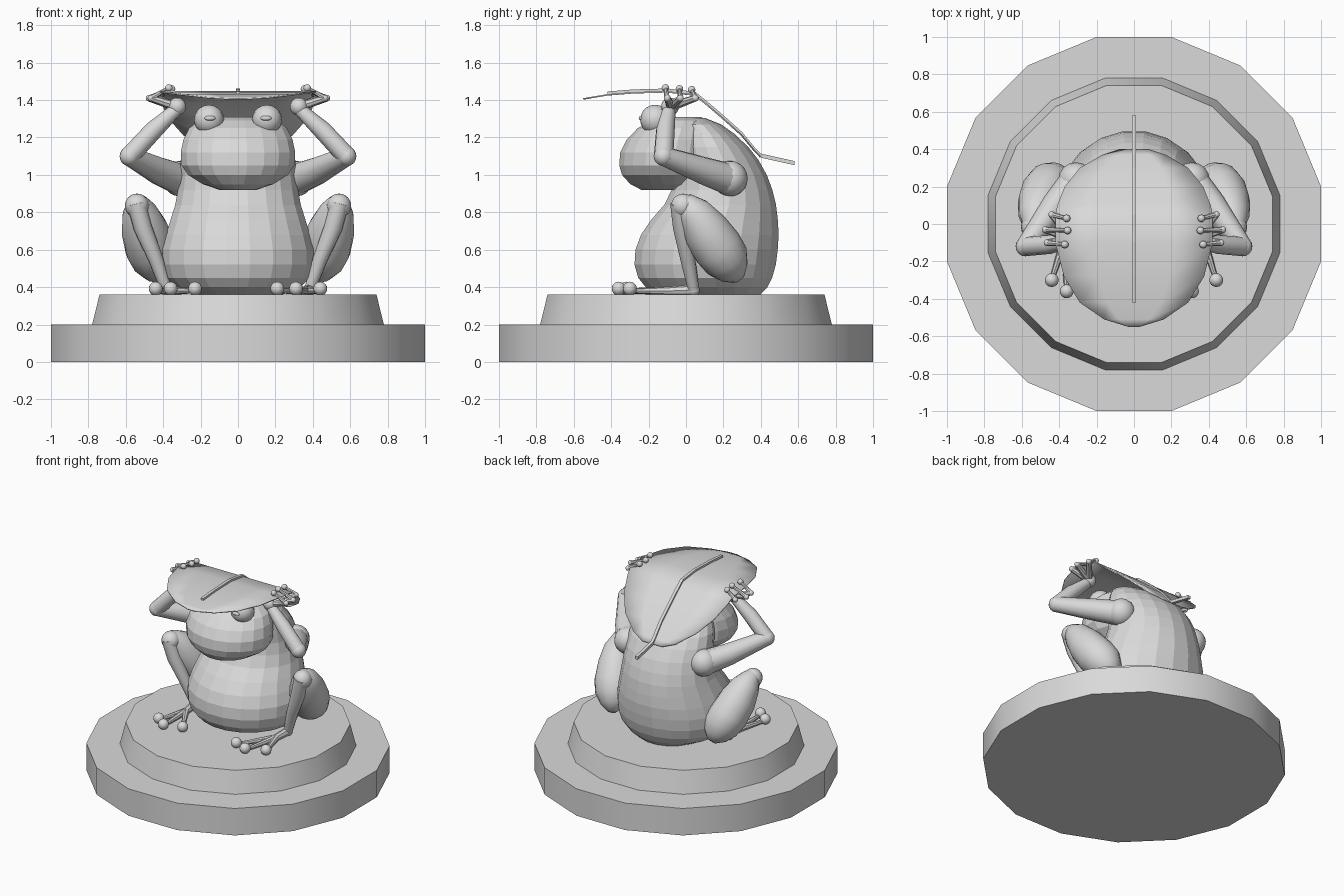
import bpy, bmesh, math
from mathutils import Vector, Matrix

cube = bpy.data.objects.get("Cube")
if cube:
    bpy.data.objects.remove(cube)

stone = bpy.data.materials.new("plain_grey")
stone.use_nodes = True
stone.diffuse_color = (0.7, 0.7, 0.7, 1)
stone.node_tree.nodes["Principled BSDF"].inputs["Base Color"].default_value = (0.7, 0.7, 0.7, 1)


def finish(name, bm, smooth=True, angle=40):
    """Turn a bmesh into a named, coloured object."""
    bmesh.ops.recalc_face_normals(bm, faces=bm.faces)
    mesh = bpy.data.meshes.new(name)
    bm.to_mesh(mesh)
    bm.free()
    mesh.materials.append(stone)
    obj = bpy.data.objects.new(name, mesh)
    bpy.context.collection.objects.link(obj)
    if smooth:
        bpy.ops.object.select_all(action='DESELECT')
        obj.select_set(True)
        bpy.context.view_layer.objects.active = obj
        bpy.ops.object.shade_smooth_by_angle(angle=math.radians(angle))
    return obj


def add_loft(bm, rings):
    """Skin a closed tube over equal-sized rings and cap both ends."""
    loops = [[bm.verts.new(p) for p in ring] for ring in rings]
    n = len(loops[0])
    for a, b in zip(loops, loops[1:]):
        for i in range(n):
            j = (i + 1) % n
            bm.faces.new((a[i], a[j], b[j], b[i]))
    bm.faces.new(loops[0])
    bm.faces.new(loops[-1])


def oval(z, y_front, y_back, rx, n, start=0.0):
    cy, ry = (y_front + y_back) / 2, (y_back - y_front) / 2
    turns = [start + math.tau * i / n for i in range(n)]
    return [(rx * math.cos(t), cy + ry * math.sin(t), z) for t in turns]


def add_ball(bm, centre, radius, scale=(1, 1, 1)):
    bmesh.ops.create_uvsphere(bm, u_segments=16, v_segments=10, radius=radius,
                              matrix=Matrix.Translation(centre) @ Matrix.Diagonal((*scale, 1)))


def add_limb(bm, path, n=12):
    """Tapered tube along (x, y, z, radius) stations."""
    pts = [Vector(p[:3]) for p in path]
    rings = []
    for i, p in enumerate(pts):
        tangent = pts[min(i + 1, len(pts) - 1)] - pts[max(i - 1, 0)]
        turn = tangent.to_track_quat('Z', 'Y')
        r = path[i][3]
        rings.append([p + turn @ Vector((r * math.cos(a), r * math.sin(a), 0))
                      for a in (math.tau * k / n for k in range(n))])
    add_loft(bm, rings)


# Stepped pedestal
for name, stations in (("pedestal_base", ((0, 1.02), (0.2, 1.02))),
                       ("pedestal_step", ((0.2, 0.795), (0.36, 0.755)))):
    bm = bmesh.new()
    add_loft(bm, [oval(z, -r, r, r, 16, math.pi / 16) for z, r in stations])
    finish(name, bm, angle=30)

# Faceted body and head: height, front, back, half width
body = [(.36, -.10, .40, .24), (.40, -.22, .44, .34), (.45, -.26, .465, .39),
        (.52, -.28, .485, .41), (.60, -.275, .495, .41), (.68, -.245, .50, .39),
        (.76, -.19, .495, .365), (.84, -.12, .485, .34), (.92, -.08, .465, .325),
        (1.0, -.06, .435, .315), (1.08, -.06, .39, .31), (1.15, -.06, .335, .30),
        (1.22, -.05, .26, .27), (1.27, -.05, .19, .23), (1.305, 0, .10, .12)]
head = [(.92, -.24, .05, .10), (.95, -.30, .12, .19), (1.0, -.345, .15, .27),
        (1.05, -.36, .16, .305), (1.12, -.355, .16, .31), (1.19, -.32, .16, .295),
        (1.25, -.26, .15, .265), (1.29, -.19, .12, .21), (1.31, -.12, .08, .12)]
for name, stations in (("body", body), ("head", head)):
    bm = bmesh.new()
    add_loft(bm, [oval(*s, 20, math.pi / 20) for s in stations])
    finish(name, bm, smooth=False)

# Paired parts
toes_by_side = {1: ((.21, -.32), (.31, -.36), (.44, -.30)),
                -1: ((.23, -.32), (.36, -.36), (.44, -.30))}
for side, label in ((1, "left"), (-1, "right")):
    def mirrored(path):
        return [(side * p[0], *p[1:]) for p in path]

    # Eye and slit pupil
    bm = bmesh.new()
    add_ball(bm, (side * .155, -.165, 1.295), .08)
    finish(label + "_eye", bm)
    bm = bmesh.new()
    add_ball(bm, (side * .15, -.238, 1.303), .03, (1, .5, .45))
    finish(label + "_pupil", bm)

    # Folded thigh
    bm = bmesh.new()
    add_limb(bm, mirrored([(.53, -.04, .87, .025), (.535, -.01, .85, .06), (.525, .04, .80, .095),
                           (.50, .10, .71, .125), (.47, .17, .61, .135), (.44, .22, .54, .125),
                           (.42, .26, .48, .085), (.41, .29, .445, .03)]), 16)
    add_ball(bm, (side * .54, -.015, .835), .065)
    finish(label + "_thigh", bm)

    # Shin
    bm = bmesh.new()
    add_limb(bm, mirrored([(.545, -.035, .85, .05), (.51, -.02, .72, .05),
                           (.44, .01, .55, .04), (.385, .04, .39, .03)]))
    finish(label + "_shin", bm)

    # Foot with three ball-tipped toes
    bm = bmesh.new()
    add_ball(bm, (side * .38, .04, .385), .033)
    for x, y in toes_by_side[side]:
        add_limb(bm, mirrored([(.38, .05, .385, .03), (.37, -.08, .38, .024), (x, y, .38, .012)]), 8)
        add_ball(bm, (side * x, y, .392), .037)
    finish(label + "_foot", bm)

    # Arm raised overhead
    bm = bmesh.new()
    add_ball(bm, (side * .31, .235, .98), .095)
    add_limb(bm, mirrored([(.32, .22, .98, .085), (.42, .10, 1.02, .075), (.58, -.12, 1.10, .052)]))
    add_ball(bm, (side * .58, -.12, 1.10), .053)
    add_limb(bm, mirrored([(.58, -.12, 1.10, .052), (.45, -.11, 1.24, .05), (.33, -.09, 1.35, .035)]))
    finish(label + "_arm", bm)

    # Hand with fingers hooked over the leaf
    bm = bmesh.new()
    add_ball(bm, (side * .325, -.085, 1.365), .048)
    for mid, tip in (((.44, .05, 1.41), (.36, .03, 1.455)),
                     ((.475, -.03, 1.41), (.355, -.035, 1.46)),
                     ((.465, -.10, 1.41), (.37, -.11, 1.465))):
        add_limb(bm, mirrored([(.325, -.08, 1.365, .026), (*mid, .018), ]), 8)
        add_limb(bm, mirrored([(*mid, .016), (*tip, .009)]), 8)
        add_ball(bm, (side * mid[0], mid[1], mid[2]), .018)
        add_ball(bm, (side * tip[0], tip[1], tip[2]), .02)
    finish(label + "_hand", bm)

# Leaf canopy: depth, height, half width
leaf = [(-.55, 1.41, .03), (-.51, 1.417, .16), (-.42, 1.432, .29), (-.28, 1.443, .375),
        (-.10, 1.448, .42), (.05, 1.43, .42), (.10, 1.39, .41), (.20, 1.305, .37),
        (.30, 1.215, .29), (.37, 1.13, .17), (.40, 1.10, .08)]
bm = bmesh.new()
rows = [[bm.verts.new((w * u / 2, y, z)) for u in range(-2, 3)] for y, z, w in leaf]
for a, b in zip(rows, rows[1:]):
    for i in range(4):
        bm.faces.new((a[i], a[i + 1], b[i + 1], b[i]))
leaf_obj = finish("leaf", bm)
skin = leaf_obj.modifiers.new("thickness", 'SOLIDIFY')
skin.thickness = 0.008

# Midrib running into the stem
bm = bmesh.new()
spine = [(y, z) for y, z, w in leaf[2:]] + [(.58, 1.06)]
add_loft(bm, [[(sx * .011, y, z + dz) for sx, dz in ((-1, -.008), (1, -.008), (1, .014), (-1, .014))]
              for y, z in spine])
finish("leaf_stem", bm, smooth=False)
